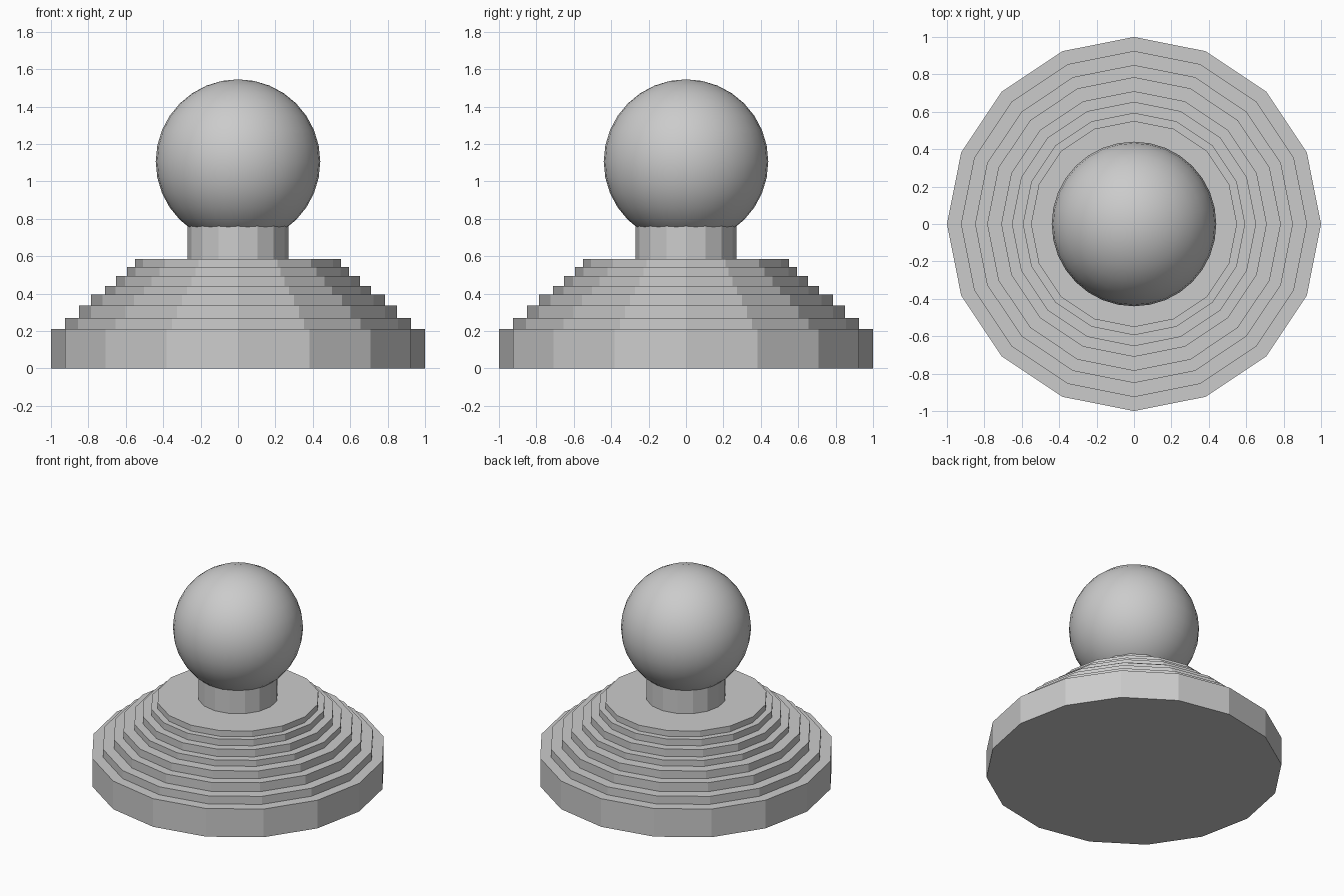
import bpy, bmesh
from math import cos, sin, tau

if "Cube" in bpy.data.objects:
    bpy.data.objects.remove(bpy.data.objects["Cube"])

SIDES = 16


def lathe(name, profile):
    """Closed flat-faced solid: (radius, z) profile turned around z, capped at both ends."""
    bm = bmesh.new()
    rings = [[bm.verts.new((r * cos(tau * i / SIDES), r * sin(tau * i / SIDES), z))
              for i in range(SIDES)] for r, z in profile]
    for lo, hi in zip(rings, rings[1:]):
        for i in range(SIDES):
            j = (i + 1) % SIDES
            bm.faces.new((lo[i], lo[j], hi[j], hi[i]))
    bm.faces.new(rings[0][::-1])
    bm.faces.new(rings[-1])
    mesh = bpy.data.meshes.new(name)
    bm.to_mesh(mesh)
    bm.free()
    obj = bpy.data.objects.new(name, mesh)
    bpy.context.collection.objects.link(obj)
    return obj


# Stepped base: (radius, top height) of each tier
tiers = [(1.0, 0.21), (0.925, 0.27), (0.85, 0.337), (0.785, 0.395),
         (0.71, 0.44), (0.653, 0.495), (0.594, 0.543), (0.551, 0.586)]
profile, floor = [], 0.0
for radius, top in tiers:
    profile += [(radius, floor), (radius, top)]
    floor = top

# Neck rises from the last tier and ends just inside the ball
profile += [(0.27, floor), (0.27, 0.77)]
lathe("stepped_base_and_neck", profile)

# Smooth ball on top
bpy.ops.mesh.primitive_uv_sphere_add(segments=32, ring_count=16, radius=0.44,
                                     location=(0, 0, 1.106))
bpy.context.object.name = "ball"
bpy.ops.object.shade_smooth()
